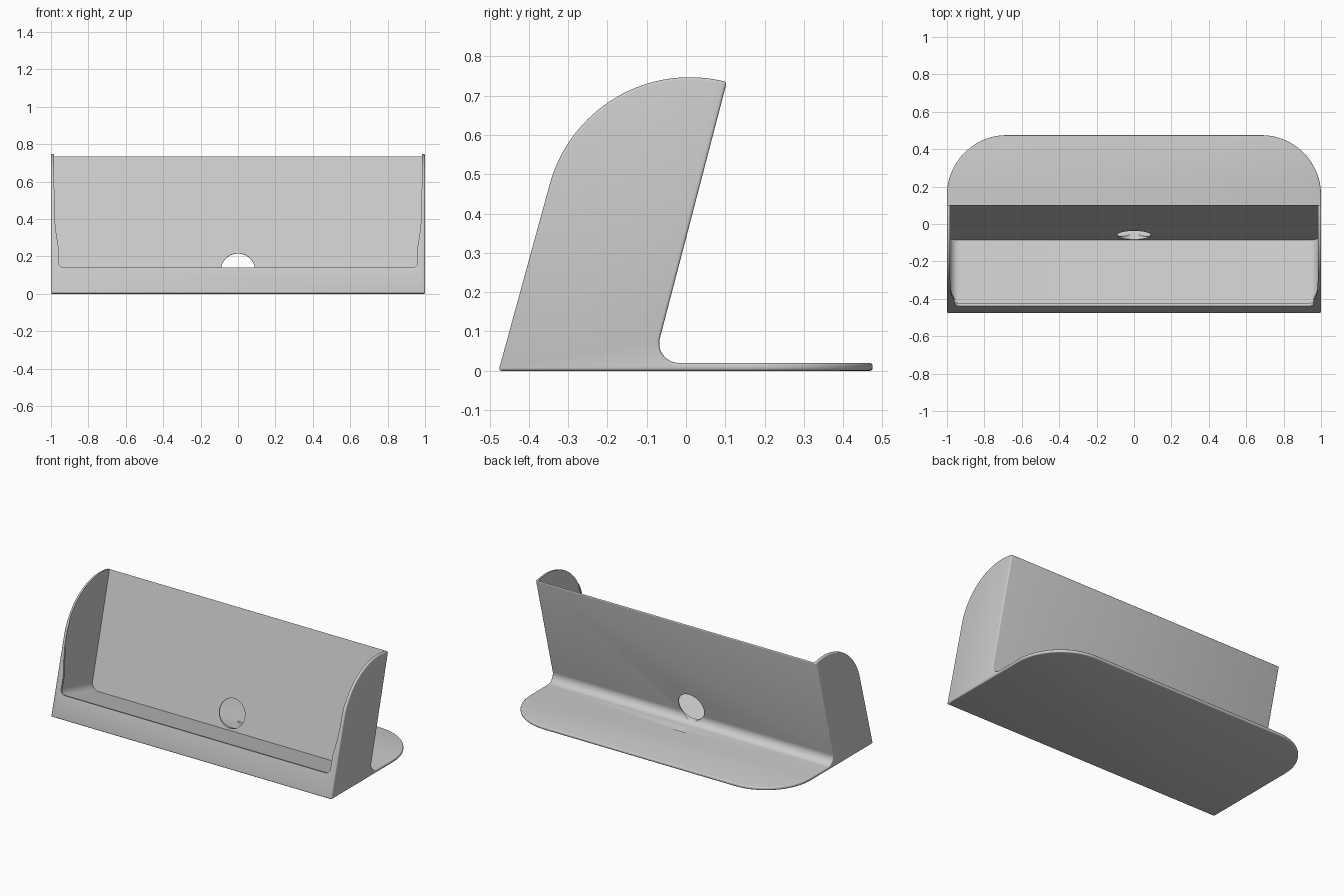
import bpy, bmesh, math
from mathutils import Vector

if "Cube" in bpy.data.objects:
    bpy.data.objects.remove(bpy.data.objects["Cube"], do_unlink=True)

grey = bpy.data.materials.new("plain_grey")
grey.use_nodes = True
COLOUR = (0.6, 0.6, 0.6, 1)
grey.diffuse_color = COLOUR
grey.node_tree.nodes["Principled BSDF"].inputs["Base Color"].default_value = COLOUR

TILT = math.radians(14.7)
X = Vector((1, 0, 0))
Y = Vector((0, 1, 0))
Z = Vector((0, 0, 1))
FORWARD = Vector((0, -math.cos(TILT), math.sin(TILT)))   # along the tray floor
UP = Vector((0, math.sin(TILT), math.cos(TILT)))         # along the back wall
CORNER = Vector((0, -0.086, 0.03))                       # floor meets back wall


def arc(cx, cy, r, start, end, n=16):
    angles = [math.radians(start + (end - start) * i / n) for i in range(n + 1)]
    return [(cx + r * math.cos(a), cy + r * math.sin(a)) for a in angles]


def prism(name, outline, a, b, origin, sweep):
    """Extrude an outline drawn on axes a, b along the sweep vector."""
    bm = bmesh.new()
    face = bm.faces.new([bm.verts.new(origin + a * p + b * q) for p, q in outline])
    new = bmesh.ops.extrude_face_region(bm, geom=[face])["geom"]
    bmesh.ops.translate(bm, vec=sweep, verts=[v for v in new if isinstance(v, bmesh.types.BMVert)])
    bmesh.ops.recalc_face_normals(bm, faces=bm.faces)
    mesh = bpy.data.meshes.new(name)
    bm.to_mesh(mesh)
    bm.free()
    mesh.materials.append(grey)
    obj = bpy.data.objects.new(name, mesh)
    bpy.context.collection.objects.link(obj)
    return obj


def apply(obj, mod):
    bpy.context.view_layer.objects.active = obj
    bpy.ops.object.modifier_apply(modifier=mod.name)


def combine(obj, cutter, operation):
    mod = obj.modifiers.new(cutter.name, 'BOOLEAN')
    mod.operation, mod.solver, mod.object = operation, 'EXACT', cutter
    apply(obj, mod)
    bpy.data.objects.remove(cutter, do_unlink=True)


def mirrored(points):
    return points + [(-p, q) for p, q in reversed(points)]


# Side profile: leaning body with a round crown, fillet and foot plate
profile = [(-0.477, 0)] + arc(0.01, 0.377, 0.37, 165.3, 75.3, 32)
profile += arc(-0.018, 0.07, 0.05, 165.3, 270) + [(0.475, 0.02), (0.475, 0)]
holder = prism("card_holder", profile, Y, Z, X * -1.2, X * 2.4)

# Plan outline with rounded rear corners
plan = mirrored([(1, -0.7)] + arc(0.68, 0.155, 0.32, 0, 90, 24))
combine(holder, prism("plan_cutter", plan, X, Y, Z * -0.5, Z * 2), 'INTERSECT')

# Softened outer edges
bevel = holder.modifiers.new("soft_edges", 'BEVEL')
bevel.width, bevel.segments = 0.007, 3
bevel.limit_method, bevel.angle_limit = 'ANGLE', math.radians(40)
apply(holder, bevel)

# Tray pocket with filleted sides, its floor square to the back wall
pocket = mirrored(arc(0.935, 0.05, 0.05, 270, 360, 10) + [(0.985, 1)])
combine(holder, prism("pocket_cutter", pocket, X, UP, CORNER, FORWARD * 0.352), 'DIFFERENCE')

# Front opening above the low lip, widening upward
opening = mirrored(arc(0.93, 0.047, 0.03, 270, 360, 8)
                   + [(0.96, 0.13), (0.972, 0.21), (0.981, 0.3), (0.983, 1)])
combine(holder, prism("opening_cutter", opening, X, UP, CORNER + FORWARD * 0.3, FORWARD * 0.3), 'DIFFERENCE')

# Round hole through the back wall
hole = arc(0, 0.103, 0.09, 0, 360, 48)[:-1]
combine(holder, prism("hole_cutter", hole, X, UP, CORNER + FORWARD * 0.1, FORWARD * -0.25), 'DIFFERENCE')

bpy.ops.object.select_all(action='DESELECT')
holder.select_set(True)
bpy.context.view_layer.objects.active = holder
bpy.ops.object.shade_smooth_by_angle(angle=math.radians(35))
